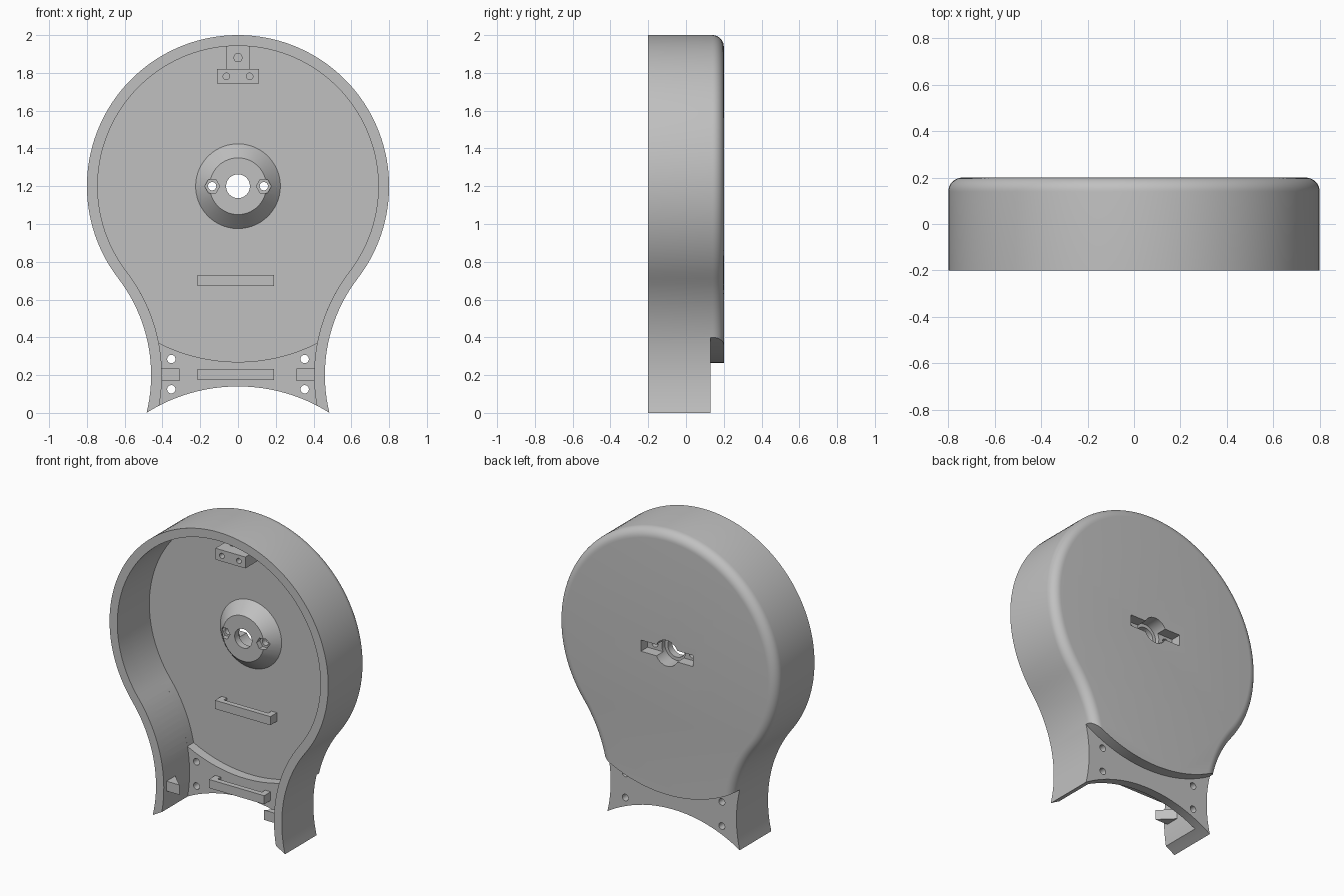
import bpy, bmesh, math
from mathutils import Vector
from mathutils.geometry import intersect_sphere_sphere_2d

cube = bpy.data.objects.get("Cube")
if cube:
    bpy.data.objects.remove(cube, do_unlink=True)

grey = bpy.data.materials.new("plain grey")
grey.use_nodes = True
colour = (0.53, 0.53, 0.53, 1)
grey.diffuse_color = colour
grey.node_tree.nodes["Principled BSDF"].inputs["Base Color"].default_value = colour

HEAD = Vector((0, 1.2))      # centre of the round head
LEG = Vector((1.3, 0.2))     # centre of the concave flank
FOOT = Vector((0, -0.77))    # centre of the bottom arc
WALL, FLOOR, NECK, BACK = 0.057, 0.135, 0.07, 0.2


def arc(c, r, a0, a1, n):
    return [(c[0] + r * math.cos(a0 + (a1 - a0) * i / n),
             c[1] + r * math.sin(a0 + (a1 - a0) * i / n)) for i in range(n + 1)]


def outline(inset, centre, radius):
    """Head and flanks moved inward by inset, closed below by an arc."""
    flank = 0.84 + inset
    end = min(intersect_sphere_sphere_2d(LEG, flank, centre, radius), key=lambda p: p[0])
    start = math.atan2(end[1] - LEG.y, end[0] - LEG.x) % math.tau
    axis = HEAD - LEG
    join = math.atan2(axis.y, axis.x)
    right = arc(LEG, flank, start, join, 20)
    left = [(-x, z) for x, z in reversed(right)]
    head = arc(HEAD, 0.8 - inset, join - math.pi, math.tau - join, 96)
    a = math.atan2(end[1] - centre.y, end[0] - centre.x)
    bottom = arc(centre, radius, math.copysign(math.pi, a) - a, a, 32)
    return right + head[1:-1] + left + bottom[1:-1]


def loft(name, loops):
    """Closed solid through matching loops of 3D points."""
    bm = bmesh.new()
    rings = [[bm.verts.new(p) for p in loop] for loop in loops]
    n = len(rings[0])
    for a, b in zip(rings, rings[1:]):
        for i in range(n):
            bm.faces.new((a[i], a[(i + 1) % n], b[(i + 1) % n], b[i]))
    bm.faces.new(rings[0])
    bm.faces.new(rings[-1])
    bmesh.ops.recalc_face_normals(bm, faces=bm.faces)
    mesh = bpy.data.meshes.new(name)
    bm.to_mesh(mesh)
    bm.free()
    mesh.materials.append(grey)
    ob = bpy.data.objects.new(name, mesh)
    bpy.context.collection.objects.link(ob)
    return ob


def prism(name, pts, y0, y1):
    return loft(name, [[(x, y, z) for x, z in pts] for y in (y0, y1)])


def upright(name, pts, z0, z1):
    return loft(name, [[(x, y, z) for x, y in pts] for z in (z0, z1)])


def box(name, x0, x1, y0, y1, z0, z1):
    return prism(name, [(x0, z0), (x1, z0), (x1, z1), (x0, z1)], y0, y1)


def rod(name, x, z, r0, r1, y0, y1, sides=32):
    bpy.ops.mesh.primitive_cone_add(
        vertices=sides, radius1=r0, radius2=r1, depth=y1 - y0,
        location=(x, (y0 + y1) / 2, z), rotation=(-math.pi / 2, math.pi / 6, 0))
    ob = bpy.context.object
    ob.name = name
    ob.data.materials.append(grey)
    return ob


def combine(target, tool, operation="DIFFERENCE"):
    mod = target.modifiers.new("combine", "BOOLEAN")
    mod.operation, mod.object, mod.solver = operation, tool, "EXACT"
    bpy.context.view_layer.objects.active = target
    bpy.ops.object.modifier_apply(modifier=mod.name)
    bpy.data.objects.remove(tool, do_unlink=True)


# Shell with a rounded back edge
fillet = 0.06
steps = [(-BACK, 0)] + [(BACK - fillet + fillet * math.sin(t), fillet * (1 - math.cos(t)))
                        for t in (math.pi / 2 * i / 8 for i in range(9))]
shell = loft("housing_shell", [[(x, y, z) for x, z in outline(d, FOOT, 0.91)] for y, d in steps])

# Hollow front, deeper inside the head than at the neck
combine(shell, prism("cavity", outline(WALL, FOOT, 0.85), -0.3, NECK))
combine(shell, prism("head_cavity", outline(WALL, HEAD, 0.93), -0.1, FLOOR))

# Set back the neck behind the head arc
neck_arc = arc(HEAD, 0.935, math.radians(230), math.radians(310), 48)
combine(shell, prism("neck_step", neck_arc + [(0.6, -0.2), (-0.6, -0.2)], 0.13, 0.3))

# Conical hub with shaft hole, rear recess and nut pockets
combine(shell, rod("hub", 0, 1.2, 0.15, 0.229, 0.055, 0.14, 64), "UNION")
combine(shell, rod("rear_recess", 0, 1.2, 0.085, 0.085, 0.1, 0.3, 48))
combine(shell, box("rear_slot", -0.19, 0.19, 0.13, 0.3, 1.163, 1.237))
combine(shell, rod("shaft_hole", 0, 1.2, 0.063, 0.063, -0.1, 0.25, 48))
for side in (-1, 1):
    combine(shell, rod("nut_pocket", side * 0.137, 1.2, 0.04, 0.04, 0, 0.09, 6))
    combine(shell, rod("screw_hole", side * 0.137, 1.2, 0.022, 0.022, 0, 0.25))
    for z in (0.125, 0.285):
        combine(shell, rod("neck_hole", side * 0.353, z, 0.022, 0.022, 0, 0.25))

# Top bracket: mounting bar and stem
bar = box("bracket_bar", -0.11, 0.11, -0.08, FLOOR + 0.01, 1.745, 1.82)
for x in (-0.062, 0.062):
    combine(bar, rod("bar_hole", x, 1.782, 0.017, 0.017, -0.2, 0.04))
stem = box("bracket_stem", -0.06, 0.06, 0, FLOOR + 0.01, 1.82, 1.95)
combine(stem, rod("stem_hole", 0, 1.88, 0.024, 0.024, -0.1, 0.08, 6))


# Cable bridges: a bar on two feet
def bridge(name, floor, z0, z1):
    x0, x1, foot, front = -0.215, 0.19, 0.04, floor - 0.068
    base, under = floor + 0.01, front + 0.035
    return upright(name, [(x0, front), (x1, front), (x1, base), (x1 - foot, base),
                          (x1 - foot, under), (x0 + foot, under), (x0 + foot, base),
                          (x0, base)], z0, z1)


parts = [shell, bar, stem,
         bridge("upper_cable_bridge", FLOOR, 0.673, 0.73),
         bridge("lower_cable_bridge", NECK, 0.175, 0.232)]

# Wedge catches inside the legs
for side, label in ((1, "left"), (-1, "right")):
    wedge = [(side * x, y) for x, y in ((0.31, -0.17), (0.43, -0.17), (0.43, -0.08), (0.403, -0.08))]
    parts.append(upright(label + "_catch", wedge, 0.17, 0.235))

# Smooth curves, crisp edges
bpy.ops.object.select_all(action="DESELECT")
for ob in parts:
    ob.select_set(True)
bpy.context.view_layer.objects.active = shell
bpy.ops.object.shade_smooth_by_angle(angle=math.radians(30))
